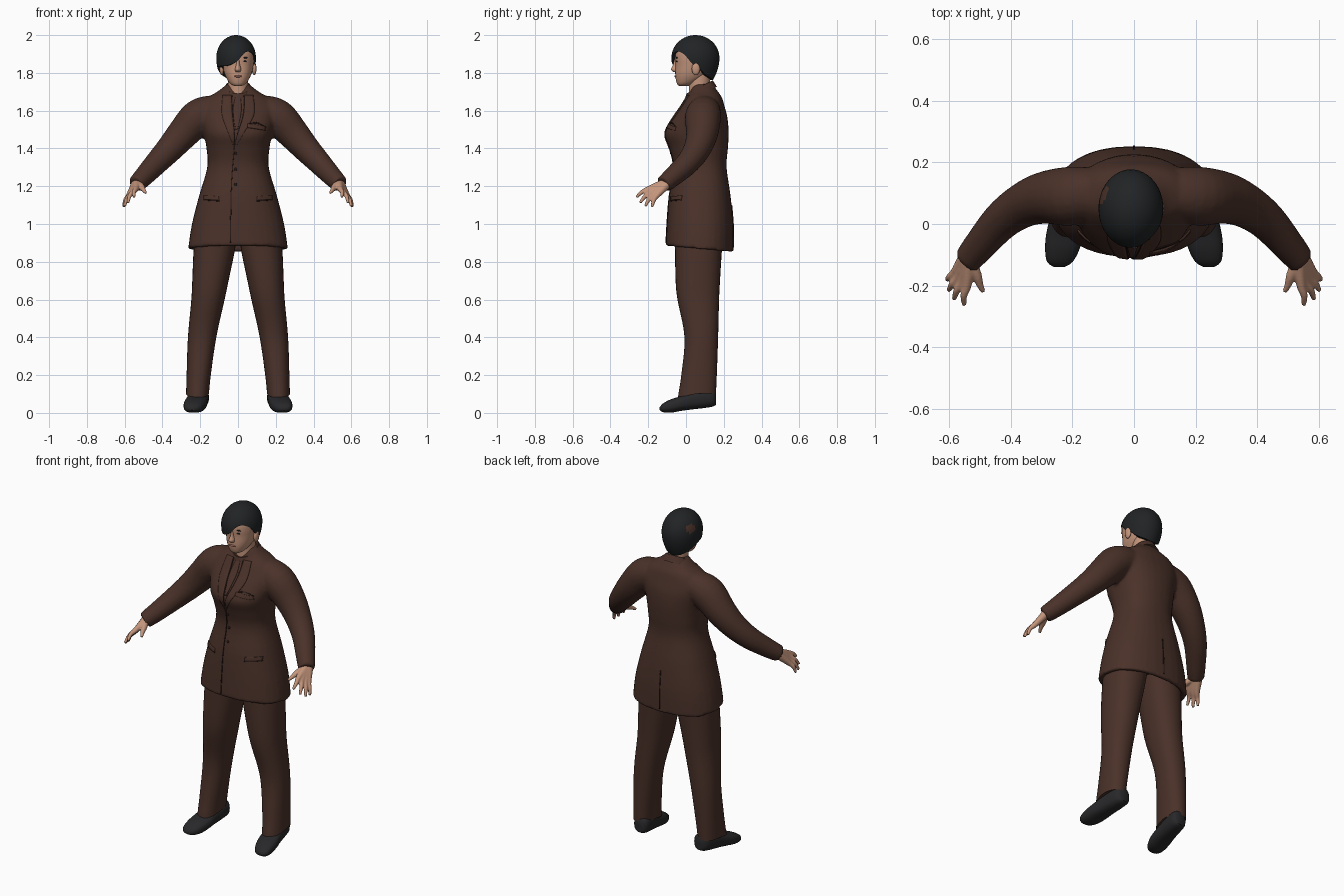
import bpy, bmesh, math
from mathutils import Vector, Matrix
from mathutils.bvhtree import BVHTree

if "Cube" in bpy.data.objects:
    bpy.data.objects.remove(bpy.data.objects["Cube"])


def material(name, r, g, b):
    m = bpy.data.materials.new(name)
    m.use_nodes = True
    m.diffuse_color = (r, g, b, 1)
    m.node_tree.nodes["Principled BSDF"].inputs["Base Color"].default_value = (r, g, b, 1)
    return m


SUIT = material("brown_cloth", .068, .031, .022)
SEAM = material("dark_brown_seam", .022, .010, .008)
SKIN = material("skin", .55, .30, .20)
LIP = material("lip", .36, .15, .11)
HAIR = material("black_hair", .015, .017, .018)
SHOE = material("black_leather", .021, .021, .023)


def spline(keys, n):
    """Smooth interpolation through a list of tuples."""
    out = []
    for i in range(len(keys) - 1):
        a, b, c, d = (Vector(keys[min(max(i + o, 0), len(keys) - 1)]) for o in (-1, 0, 1, 2))
        for k in range(n):
            t = k / n
            out.append(b + (c - a) * t / 2 + (a * 2 - b * 5 + c * 4 - d) * t**2 / 2
                       + (b * 3 - a - c * 3 + d) * t**3 / 2)
    return out + [Vector(keys[-1])]


def ring(centre, u, v, power=2, seg=32):
    pts = []
    for i in range(seg):
        a = math.tau * i / seg
        c, s = math.cos(a), math.sin(a)
        e = 2 / power
        pts.append(centre + u * math.copysign(abs(c)**e, c) + v * math.copysign(abs(s)**e, s))
    return pts


def loft(keys, n=4, power=2, cx=0, tilt=0):
    """Level rings from (z, half width, front y, back y, optional centre x)."""
    rings = []
    for k in spline(keys, n):
        z, hw, yf, yb = k[:4]
        x = k[4] if len(k) > 4 else cx
        r = ring(Vector((x, (yf + yb) / 2, z)), Vector((hw, 0, 0)), Vector((0, (yb - yf) / 2, 0)), power)
        rings.append([p + Vector((0, 0, tilt * p.y)) for p in r])
    return rings


def tube(keys, n=4, seg=20, side=1):
    """Round rings along a path of (x, y, z, radius)."""
    pts = spline(keys, n)
    rings = []
    for i, p in enumerate(pts):
        t = (pts[min(i + 1, len(pts) - 1)] - pts[max(i - 1, 0)]).xyz.normalized()
        u = t.cross(Vector((0, 0, 1))).normalized()
        rings.append([Vector((q.x * side, q.y, q.z))
                      for q in ring(p.xyz, u * p.w, u.cross(t) * p.w, 2, seg)])
    return rings


def finish(name, bm, mat, mirror=False, voxel=0, smooth=4):
    bmesh.ops.recalc_face_normals(bm, faces=bm.faces)
    me = bpy.data.meshes.new(name)
    bm.to_mesh(me)
    bm.free()
    ob = bpy.data.objects.new(name, me)
    bpy.context.collection.objects.link(ob)
    me.materials.append(mat)
    bpy.ops.object.select_all(action='DESELECT')
    ob.select_set(True)
    bpy.context.view_layer.objects.active = ob
    bpy.ops.object.shade_smooth_by_angle(angle=math.radians(50))
    if voxel:
        m = ob.modifiers.new("blend", 'REMESH')
        m.mode, m.voxel_size, m.use_smooth_shade = 'VOXEL', voxel, True
        m = ob.modifiers.new("soften", 'SMOOTH')
        m.iterations = smooth
    if mirror:
        ob.modifiers.new("mirror", 'MIRROR')
    return ob


def skin(name, parts, mat, **kw):
    """Bridge each list of rings and cap both ends."""
    bm = bmesh.new()
    for rings in parts:
        vs = [[bm.verts.new(p) for p in r] for r in rings]
        n = len(vs[0])
        for a, b in zip(vs, vs[1:]):
            for i in range(n):
                bm.faces.new((a[i], a[(i + 1) % n], b[(i + 1) % n], b[i]))
        bm.faces.new(vs[0][::-1])
        bm.faces.new(vs[-1])
    return finish(name, bm, mat, **kw)


def ball(name, loc, size, mat, mirror=False):
    bm = bmesh.new()
    m = Matrix.Translation(loc) @ Matrix.Diagonal((*size, 1))
    bmesh.ops.create_uvsphere(bm, u_segments=16, v_segments=10, radius=1, matrix=m)
    return finish(name, bm, mat, mirror)


# Jacket: torso with hollow hem, blended into both sleeves
torso = [(.875, .264, -.108, .252), (1, .244, -.102, .25), (1.15, .206, -.09, .236),
         (1.3, .163, -.067, .215), (1.4, .167, -.088, .222), (1.48, .182, -.112, .226),
         (1.56, .2, -.072, .22), (1.62, .2, -.03, .205), (1.67, .16, 0, .19),
         (1.7, .11, .02, .17), (1.74, .06, .035, .14)]
hem = [(.95, .225, -.075, .22), (.875, .235, -.08, .225)]
arm = [(.13, .1, 1.6, .085), (.21, .09, 1.565, .096), (.29, .085, 1.48, .085),
       (.36, .06, 1.4, .073), (.43, .01, 1.325, .063), (.5, -.07, 1.25, .053),
       (.54, -.118, 1.21, .046)]
body = loft(hem, 1, 2.3, tilt=-.09) + loft(torso[:2], 4, 2.3, tilt=-.09)[:1] + loft(torso, 4, 2.3)[2:]
jacket = skin("jacket", [body, tube(arm), tube(arm, side=-1)], SUIT, voxel=.01)
bpy.context.view_layer.update()
cloth = BVHTree.FromObject(jacket, bpy.context.evaluated_depsgraph_get())


def plate(name, a, b, mat, thick=.007, back=False):
    """Thin panel between two (x, z) edges, laid on the jacket."""
    bm = bmesh.new()
    s = -1 if back else 1
    rows = []
    for p, q in zip(spline(a, 6), spline(b, 6)):
        row = []
        for j in range(6):
            x, z = p.lerp(q, j / 5)
            hit = cloth.ray_cast(Vector((x, -2 * s, z)), Vector((0, s, 0)))[0]
            row.append(bm.verts.new((x, (hit.y if hit else .03) - .001 * s, z)))
        rows.append(row)
    for r, t in zip(rows, rows[1:]):
        for j in range(5):
            bm.faces.new((r[j], r[j + 1], t[j + 1], t[j]))
    ob = finish(name, bm, mat)
    m = ob.modifiers.new("thickness", 'SOLIDIFY')
    m.thickness, m.offset = thick, 0
    return ob


def seam(name, pts, w=.0025, back=False):
    flat = abs(pts[0][0] - pts[-1][0]) > abs(pts[0][1] - pts[-1][1])
    dx, dz = (0, w) if flat else (w, 0)
    plate(name, [(x - dx, z - dz) for x, z in pts], [(x + dx, z + dz) for x, z in pts], SEAM, .005, back)


# Jacket trim: lapels, tie, closure, buttons and pockets
for s, side in ((1, "left"), (-1, "right")):
    edge = [(.08 * s, 1.68), (.085 * s, 1.58), (.04 * s - .01, 1.48), (-.018, 1.4)]
    plate(side + "_lapel", [(.035 * s, 1.68), (.03 * s, 1.58), (.01 * s - .01, 1.48), (-.02, 1.4)], edge, SUIT)
    seam(side + "_lapel_seam", [(.032 * s, 1.68), (.027 * s, 1.58), (.008 * s - .01, 1.48), (-.02, 1.4)], .002)
    plate(side + "_pocket_flap", [(.1 * s, 1.145), (.18 * s, 1.15)], [(.1 * s, 1.125), (.18 * s, 1.13)], SUIT, .009)
    seam(side + "_pocket_seam", [(.098 * s, 1.122), (.182 * s, 1.127)])
plate("tie", [(-.012, 1.68), (-.026, 1.6), (-.012, 1.5)], [(.012, 1.68), (.018, 1.6), (-.002, 1.5)], SUIT, .004)
seam("front_closure", [(-.02, 1.4), (-.035, 1.2), (-.04, .9)])
seam("back_vent", [(0, 1.1), (0, .875)], back=True)
plate("breast_pocket", [(.05, 1.53), (.145, 1.515)], [(.05, 1.51), (.145, 1.495)], SUIT, .009)
seam("breast_pocket_seam", [(.05, 1.53), (.1, 1.535), (.145, 1.515)])
for i, z in enumerate((1.375, 1.29, 1.21)):
    y = cloth.ray_cast(Vector((-.012, -2, z)), Vector((0, 1, 0)))[0].y
    ball(f"button_{i + 1}", (-.012, y, z), (.008, .004, .008), SEAM)
skin("collar", [loft([(1.645, .094, -.012, .163), (1.69, .068, .003, .142), (1.686, .06, .01, .135),
                      (1.65, .056, .014, .13)], 1, tilt=.5)], SUIT)

# Trousers
leg = [(.98, .11, -.06, .2, .112), (.86, .109, -.058, .19, .126), (.7, .096, -.055, .18, .146),
       (.6, .088, -.045, .175, .159), (.4, .075, -.008, .17, .19), (.2, .064, -.025, .163, .208),
       (.09, .06, -.042, .158, .215)]
rings = loft(leg, 5, 2.2)
rings[-1] = [p + Vector((0, 0, .2 * p.y)) for p in rings[-1]]
skin("trouser_legs", [rings], SUIT, mirror=True)

# Shoes: upright rings from toe to heel (y, centre x, half width, bottom, top)
shoe = [(-.139, .242, .018, .014, .03), (-.122, .24, .042, .004, .05), (-.08, .232, .056, .001, .072),
        (-.03, .224, .06, .01, .088), (.03, .215, .055, .018, .112), (.09, .207, .052, .025, .128),
        (.14, .201, .046, .033, .13), (.158, .199, .03, .042, .12)]
skin("shoes", [[ring(Vector((x, y, (lo + hi) / 2)), Vector((w, 0, 0)), Vector((0, 0, (hi - lo) / 2)), 2.5)
                for y, x, w, lo, hi in spline(shoe, 3)]], SHOE, mirror=True)

# Hands: fingers run from the wrist and merge into a palm
tips = [(.55, -.262, 1.142), (.583, -.243, 1.112), (.6, -.215, 1.094), (.605, -.18, 1.09)]
fingers = []
for i, tip in enumerate(tips):
    wrist = Vector((.532, -.1, 1.222)).lerp(Vector((.542, -.1, 1.212)), i / 3)
    knuckle = Vector((.541, -.195, 1.186)).lerp(Vector((.577, -.153, 1.152)), i / 3)
    bend = knuckle.lerp(Vector(tip), .5) + Vector((.006, -.004, .005))
    fingers.append(tube([(*wrist, .025), (*knuckle, .016), (*bend, .0115), (*tip, .008)], 4, 12))
fingers.append(tube([(.53, -.12, 1.215, .02), (.51, -.165, 1.195, .017), (.5, -.195, 1.18, .012),
                     (.488, -.22, 1.165, .008)], 4, 12))
skin("hands", fingers, SKIN, voxel=.005, smooth=3, mirror=True)

# Head and neck
skin("neck", [loft([(1.64, .056, .012, .13), (1.7, .053, .015, .125), (1.8, .055, .015, .13)])], SKIN)
skin("head", [loft([(1.73, .018, -.036, .01), (1.742, .04, -.047, .04), (1.77, .06, -.055, .09),
                    (1.8, .073, -.057, .12), (1.84, .082, -.056, .145), (1.88, .087, -.058, .155),
                    (1.92, .085, -.052, .155), (1.96, .062, -.015, .125), (1.975, .03, .02, .09)], 4, 2.2)], SKIN)
skin("nose", [loft([(1.87, .008, -.062, -.03), (1.84, .011, -.07, -.03), (1.818, .017, -.08, -.03),
                    (1.806, .013, -.068, -.03)], 3)], SKIN)
ball("ears", (.086, .052, 1.822), (.012, .022, .034), SKIN, True)
ball("eyes", (.032, -.047, 1.861), (.014, .006, .005), HAIR, True)
ball("eyebrows", (.034, -.048, 1.88), (.019, .006, .004), HAIR, True)
ball("lips", (0, -.054, 1.782), (.022, .007, .006), LIP)

# Hair: cap with a swept fringe, rim height set around the head from the left ear
rim = spline([(z, 0) for z in (1.835, 1.79, 1.77, 1.762, 1.768, 1.79, 1.825, 1.835, 1.838, 1.858, 1.91, 1.9, 1.835)], 4)[:-1]
centre, size = Vector((-.01, .05, 1.88)), Vector((.105, .127, .12))
rings = []
for j in range(18):
    t = min((j + .5) / 16, 1)
    inner = .8 if j == 17 else 1
    row = []
    for i, k in enumerate(rim):
        a = math.tau * i / len(rim)
        z = k[0] + (2 - k[0]) * math.cos(t * math.pi / 2)
        d = (z - centre.z) / size.z
        r = inner * (math.sqrt(max(1 - d * d, 0)) if d > 0 else 1 - .28 * d * d)
        row.append(Vector((centre.x + size.x * r * math.cos(a), centre.y + size.y * r * math.sin(a), z)))
    rings.append(row)
hair = skin("hair", [rings], HAIR)
hair.data.materials.append(SUIT)
# Small brown patch at the back right
for f in hair.data.polygons:
    if (f.center - Vector((-.1, .095, 1.925))).length < .025:
        f.material_index = 1
